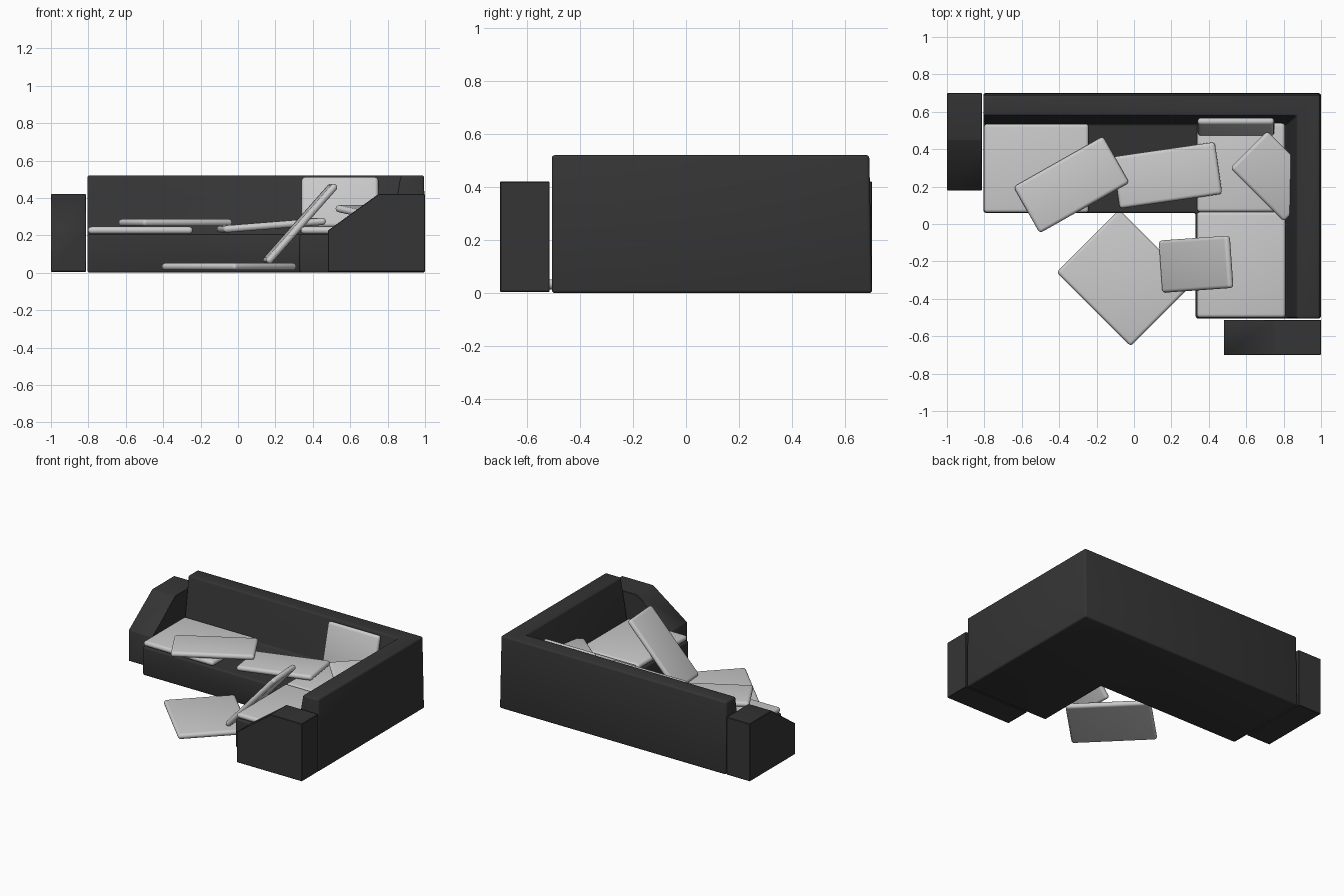
import bpy, bmesh
from math import radians
from mathutils import Euler

if "Cube" in bpy.data.objects:
    bpy.data.objects.remove(bpy.data.objects["Cube"])

dark = bpy.data.materials.new("dark_fabric")
dark.diffuse_color = (0.035, 0.035, 0.035, 1)
dark.use_nodes = True
dark.node_tree.nodes["Principled BSDF"].inputs["Base Color"].default_value = dark.diffuse_color


def loft(name, rings, bevel, segments):
    """Skin matching closed rings into a capped solid, then soften the edges."""
    bm = bmesh.new()
    loops = [[bm.verts.new(p) for p in ring] for ring in rings]
    for a, b in zip(loops, loops[1:]):
        for i in range(len(a)):
            j = (i + 1) % len(a)
            bm.faces.new((a[i], a[j], b[j], b[i]))
    bm.faces.new(loops[0])
    bm.faces.new(loops[-1])
    bmesh.ops.recalc_face_normals(bm, faces=bm.faces[:])
    me = bpy.data.meshes.new(name)
    bm.to_mesh(me)
    bm.free()
    ob = bpy.data.objects.new(name, me)
    bpy.context.collection.objects.link(ob)
    me.materials.append(dark)
    finish(ob, bevel, segments)


def finish(ob, bevel, segments):
    mod = ob.modifiers.new("soft_edges", 'BEVEL')
    mod.width = bevel
    mod.segments = segments
    mod.limit_method = 'ANGLE'
    bpy.ops.object.select_all(action='DESELECT')
    bpy.context.view_layer.objects.active = ob
    ob.select_set(True)
    bpy.ops.object.modifier_apply(modifier=mod.name)
    bpy.ops.object.shade_smooth_by_angle(angle=radians(35))


# L-shaped frame: backrest and seat profile swept around a mitred corner
# (inset from right wall, inset from back wall, height)
profile = [(0, 0, 0), (0.005, 0.01, 0.52), (0.13, 0.12, 0.52),
           (0.185, 0.165, 0.205), (0.67, 0.64, 0.205), (0.67, 0.64, 0)]
loft("sofa_frame", [
    [(-0.805, 0.70 - b, z) for r, b, z in profile],
    [(1 - r, 0.70 - b, z) for r, b, z in profile],
    [(1 - r, -0.505, z) for r, b, z in profile],
], 0.012, 3)

# Sloped armrests, one at each end of the L
arm = [(0, 0.005), (0.52, 0.005), (0.52, 0.225), (0.25, 0.42), (0, 0.42)]
loft("left_armrest", [[(x, 0.70 - t, z) for t, z in arm] for x in (-1, -0.813)], 0.003, 1)
loft("right_armrest", [[(1 - t, y, z) for t, z in arm] for y in (-0.70, -0.513)], 0.003, 1)


# Rounded cushions: turn is about z, tilt about the cushion's own y, lean about its own x
def cushion(name, size, loc, turn=0, tilt=0, lean=0):
    bpy.ops.mesh.primitive_cube_add(size=1, location=loc)
    ob = bpy.context.object
    ob.name = name
    ob.scale = (size[0], size[1], 0.038)
    bpy.ops.object.transform_apply(location=False, rotation=False, scale=True)
    finish(ob, 0.0185, 4)
    ob.rotation_euler = Euler((radians(lean), radians(tilt), radians(turn)), 'XYZ')


# Flat seat cushions
cushion("left_seat_cushion", (0.56, 0.475), (-0.522, 0.298, 0.227))
cushion("corner_seat_cushion", (0.47, 0.475), (0.572, 0.302, 0.227))
cushion("right_seat_cushion", (0.475, 0.565), (0.573, -0.218, 0.227))
cushion("floor_seat_cushion", (0.56, 0.475), (-0.048, -0.288, 0.033), turn=-45)

# Scattered back cushions
cushion("upright_back_cushion", (0.41, 0.275), (0.545, 0.52, 0.377), lean=76)
cushion("left_back_cushion", (0.55, 0.285), (-0.335, 0.21, 0.268), turn=29.5)
cushion("middle_back_cushion", (0.555, 0.28), (0.178, 0.26, 0.254), turn=8.2, tilt=-4.5)
cushion("propped_back_cushion", (0.555, 0.28), (0.332, -0.215, 0.262), turn=4, tilt=-48.5)
cushion("corner_back_cushion", (0.41, 0.28), (0.757, 0.255, 0.313), turn=-45, tilt=9)
